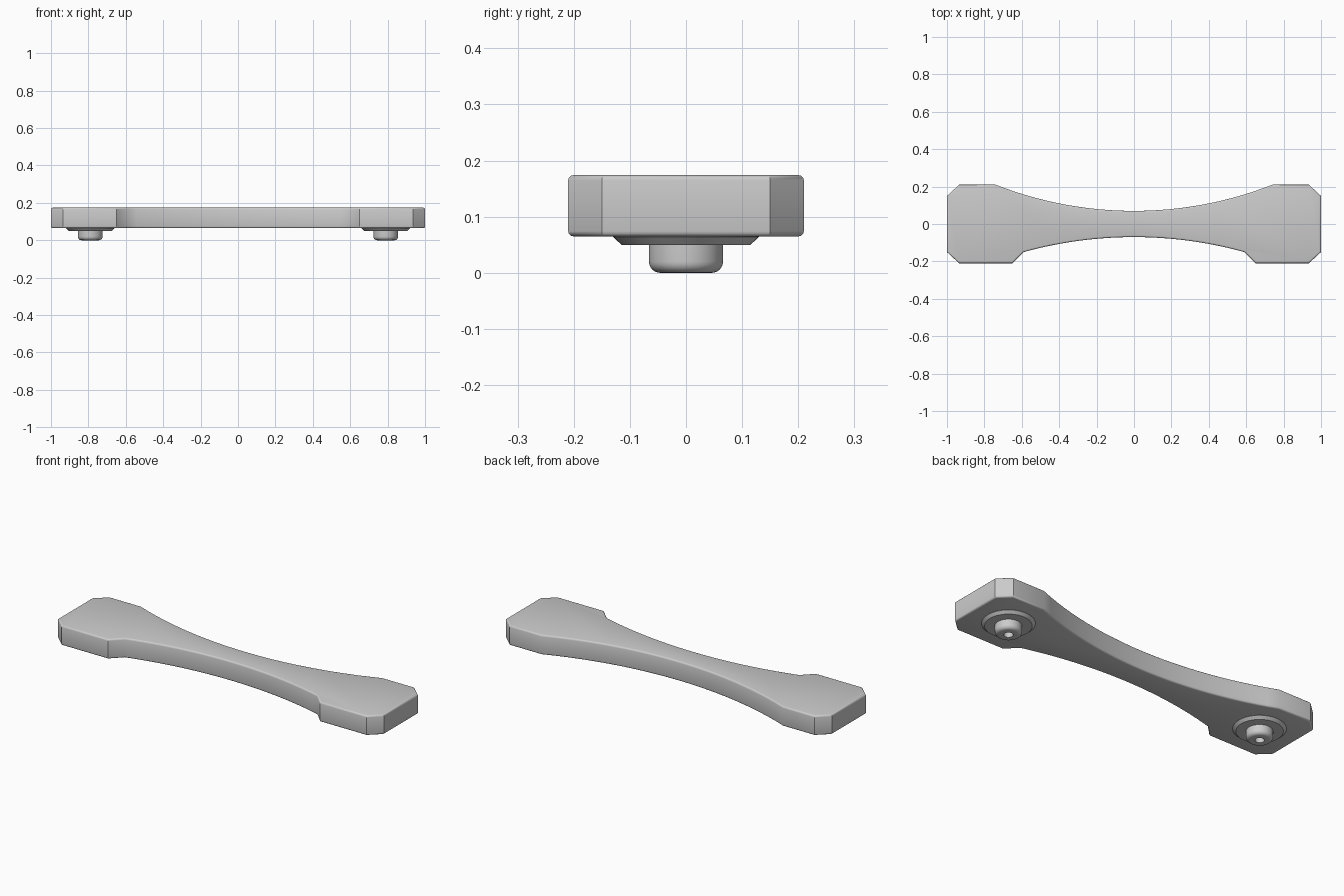
import bpy, bmesh
from math import sin, cos, asin, pi, radians

cube = bpy.data.objects.get("Cube")
if cube:
    bpy.data.objects.remove(cube, do_unlink=True)

grey = bpy.data.materials.new("plain grey")
grey.use_nodes = True
colour = (0.6, 0.6, 0.6, 1)
grey.diffuse_color = colour
grey.node_tree.nodes["Principled BSDF"].inputs["Base Color"].default_value = colour


def finish(name, bm, angle):
    bmesh.ops.recalc_face_normals(bm, faces=bm.faces)
    mesh = bpy.data.meshes.new(name)
    bm.to_mesh(mesh)
    bm.free()
    mesh.materials.append(grey)
    obj = bpy.data.objects.new(name, mesh)
    bpy.context.collection.objects.link(obj)
    bpy.ops.object.select_all(action="DESELECT")
    obj.select_set(True)
    bpy.context.view_layer.objects.active = obj
    bpy.ops.object.shade_smooth_by_angle(angle=radians(angle))
    return obj


def waist_arc(half, rise, waist, steps=24):
    """Concave edge running from +half to -half, narrowest at the middle."""
    radius = (half ** 2 + rise ** 2) / (2 * rise)
    sweep = asin(half / radius)
    angles = [sweep * (1 - 2 * i / steps) for i in range(steps + 1)]
    return [(radius * sin(a), waist + radius * (1 - cos(a))) for a in angles]


def lathe(name, profile, x, steps=48):
    """Revolve (radius, z) points about a vertical axis at x."""
    bm = bmesh.new()
    verts = [bm.verts.new((r, 0, z)) for r, z in profile]
    edges = [bm.edges.new(pair) for pair in zip(verts, verts[1:])]
    bmesh.ops.spin(bm, geom=verts + edges, cent=(0, 0, 0), axis=(0, 0, 1),
                   angle=2 * pi, steps=steps)
    bmesh.ops.remove_doubles(bm, verts=bm.verts, dist=0.0001)
    bmesh.ops.translate(bm, verts=bm.verts, vec=(x, 0, 0))
    return finish(name, bm, 35)


# Handle bar: chamfered ends, shallow arcs front and back, stepped front arc
BOTTOM, TOP = 0.065, 0.174
end = [(1, 0.15), (0.935, 0.21)]
back = end + waist_arc(0.74, 0.14, 0.07) + [(-x, y) for x, y in reversed(end)]
front_end = end + [(0.65, 0.21), (0.59, 0.15)]
front = front_end + waist_arc(0.59, 0.08, 0.07)[1:-1]
front += [(-x, y) for x, y in reversed(front_end)]
outline = back + [(x, -y) for x, y in reversed(front)]

bm = bmesh.new()
base = bm.faces.new([bm.verts.new((x, y, BOTTOM)) for x, y in outline])
lid = bmesh.ops.extrude_face_region(bm, geom=[base])["geom"]
bmesh.ops.translate(bm, verts=[v for v in lid if isinstance(v, bmesh.types.BMVert)],
                    vec=(0, 0, TOP - BOTTOM))
rims = [e for e in bm.edges if abs(e.verts[0].co.z - e.verts[1].co.z) < 0.001]
bmesh.ops.bevel(bm, geom=rims, offset=0.009, segments=3, profile=0.5, affect="EDGES")
finish("handle_bar", bm, 32)

# Mounting feet: tapered collar with a rounded, hollow peg under each end
round_edge = [(0.046 + 0.02 * cos(a), 0.02 - 0.02 * sin(a))
              for a in [i * pi / 12 for i in range(7)]]
for side, x in (("left", 0.79), ("right", -0.79)):
    lathe(side + "_collar", [(0.13, 0.067), (0.13, 0.064), (0.115, 0.05), (0, 0.05)], x)
    lathe(side + "_peg", [(0.066, 0.055)] + round_edge
          + [(0.023, 0), (0.023, 0.045), (0, 0.045)], x)
